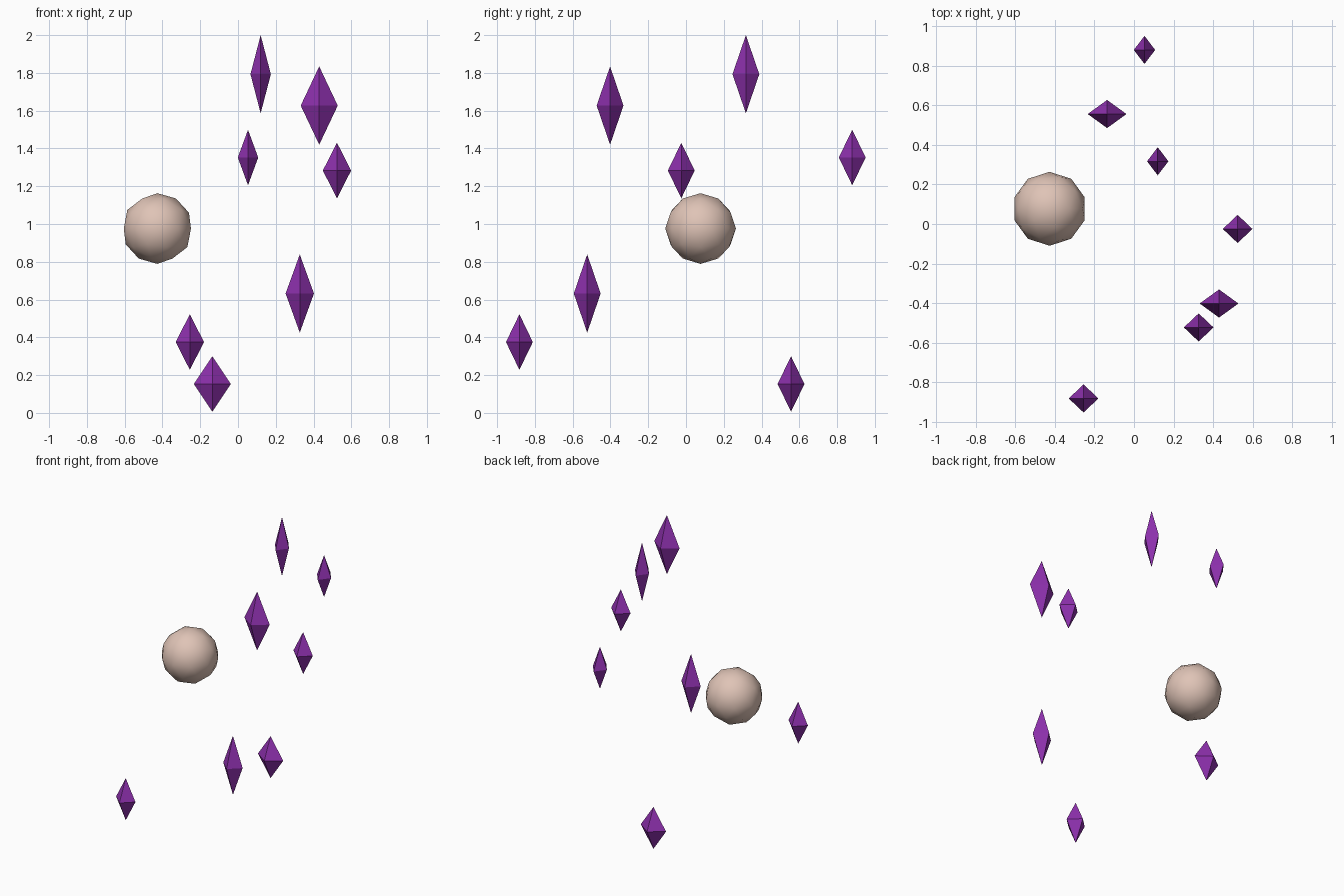
import bpy
import bmesh
from mathutils import Matrix, Vector

if "Cube" in bpy.data.objects:
    bpy.data.objects.remove(bpy.data.objects["Cube"])


def make_material(name, rgb):
    mat = bpy.data.materials.new(name)
    mat.diffuse_color = (*rgb, 1.0)
    mat.use_nodes = True
    mat.node_tree.nodes["Principled BSDF"].inputs["Base Color"].default_value = mat.diffuse_color
    return mat


purple = make_material("crystal purple", (0.27, 0.03, 0.42))
beige = make_material("pale beige", (0.74, 0.55, 0.47))


def add_crystal(name, centre, half):
    """Four-sided double pyramid with corners on the axes."""
    bm = bmesh.new()
    ring = [bm.verts.new(p) for p in ((1, 0, 0), (0, 1, 0), (-1, 0, 0), (0, -1, 0))]
    top, bottom = bm.verts.new((0, 0, 1)), bm.verts.new((0, 0, -1))
    for i in range(4):
        a, b = ring[i], ring[(i + 1) % 4]
        bm.faces.new((a, b, top))
        bm.faces.new((b, a, bottom))
    bmesh.ops.transform(bm, matrix=Matrix.Diagonal((*half, 1.0)), verts=bm.verts)
    mesh = bpy.data.meshes.new(name)
    bm.to_mesh(mesh)
    bm.free()
    mesh.materials.append(purple)
    obj = bpy.data.objects.new(name, mesh)
    obj.location = Vector(centre)
    bpy.context.collection.objects.link(obj)


# Floating crystals: three widths, two heights, one depth
SLIM, MEDIUM, WIDE = 0.054, 0.075, 0.098
TALL, SHORT, DEPTH = 0.207, 0.147, 0.071
crystals = [
    ((0.12, 0.317, 1.793), SLIM, TALL),
    ((0.43, -0.402, 1.627), WIDE, TALL),
    ((0.053, 0.88, 1.352), SLIM, SHORT),
    ((0.524, -0.025, 1.283), MEDIUM, SHORT),
    ((0.327, -0.523, 0.632), MEDIUM, TALL),
    ((-0.255, -0.882, 0.375), MEDIUM, SHORT),
    ((-0.136, 0.556, 0.153), WIDE, SHORT),
]
for number, (centre, width, height) in enumerate(crystals, 1):
    add_crystal(f"crystal_{number}", centre, (width, DEPTH, height))

# Smooth faceted orb
bpy.ops.mesh.primitive_ico_sphere_add(subdivisions=2, radius=0.187,
                                      location=(-0.427, 0.077, 0.976))
orb = bpy.context.object
orb.name = "orb"
orb.data.materials.append(beige)
bpy.ops.object.shade_smooth()
